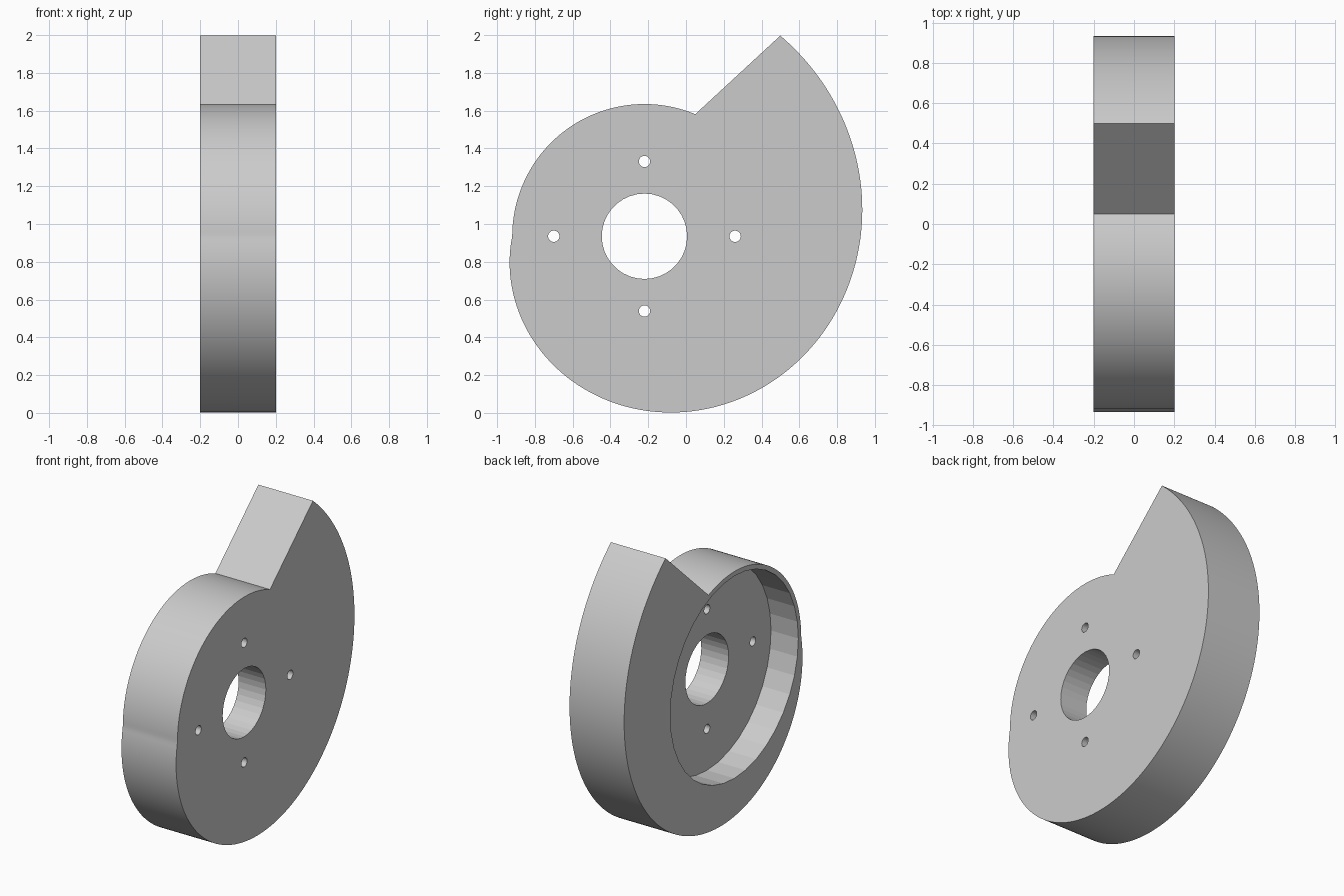
import bpy
import bmesh
import math

if "Cube" in bpy.data.objects:
    bpy.data.objects.remove(bpy.data.objects["Cube"], do_unlink=True)

HUB_Y, HUB_Z = -0.22, 0.935
HALF = 0.2
BASE_R = 0.7
RISE = 0.00247  # spiral growth per degree

grey = bpy.data.materials.new("light_grey")
grey.use_nodes = True
colour = (0.6, 0.6, 0.6, 1)
grey.diffuse_color = colour
grey.node_tree.nodes["Principled BSDF"].inputs["Base Color"].default_value = colour


def prism(name, outline, x0, x1):
    """Extrude a closed (y, z) outline along x."""
    bm = bmesh.new()
    face = bm.faces.new([bm.verts.new((x0, y, z)) for y, z in outline])
    new = bmesh.ops.extrude_face_region(bm, geom=[face])["geom"]
    verts = [v for v in new if isinstance(v, bmesh.types.BMVert)]
    bmesh.ops.translate(bm, verts=verts, vec=(x1 - x0, 0, 0))
    bmesh.ops.recalc_face_normals(bm, faces=bm.faces)
    mesh = bpy.data.meshes.new(name)
    bm.to_mesh(mesh)
    bm.free()
    mesh.materials.append(grey)
    obj = bpy.data.objects.new(name, mesh)
    bpy.context.collection.objects.link(obj)
    return obj


def polar(radius, degrees):
    a = math.radians(degrees)
    return HUB_Y + radius * math.cos(a), HUB_Z + radius * math.sin(a)


def circle(radius, dy=0, dz=0, sides=36):
    return [(y + dy, z + dz) for y, z in
            (polar(radius, 360 * i / sides) for i in range(sides))]


# Snail cam body: constant radius first, then a steady spiral up to the tip
START, TIP, STEPS = 67.4, 415.9, 240
angles = [START + (TIP - START) * i / STEPS for i in range(STEPS + 1)]
outline = [polar(BASE_R + RISE * max(0, a - 180), a) for a in angles]
cam = prism("snail_cam", outline, -HALF, HALF)

# Round recess in one side, shaft bore and four bolt holes
cutters = [prism("recess_cutter", circle(0.67), -HALF - 0.1, 0),
           prism("bore_cutter", circle(0.226), -0.5, 0.5)]
for dy, dz in ((0.48, 0), (-0.48, 0), (0, 0.396), (0, -0.396)):
    cutters.append(prism("bolt_hole_cutter", circle(0.03, dy, dz, 24), -0.5, 0.5))

bpy.ops.object.select_all(action="DESELECT")
cam.select_set(True)
bpy.context.view_layer.objects.active = cam
for cutter in cutters:
    cutter.hide_render = True
    mod = cam.modifiers.new("cut", "BOOLEAN")
    mod.operation = "DIFFERENCE"
    mod.solver = "EXACT"
    mod.object = cutter
    bpy.ops.object.modifier_apply(modifier=mod.name)
    bpy.data.objects.remove(cutter, do_unlink=True)

# Smooth rim, crisp edges and faceted bores
bpy.ops.object.shade_smooth_by_angle(angle=math.radians(7))
